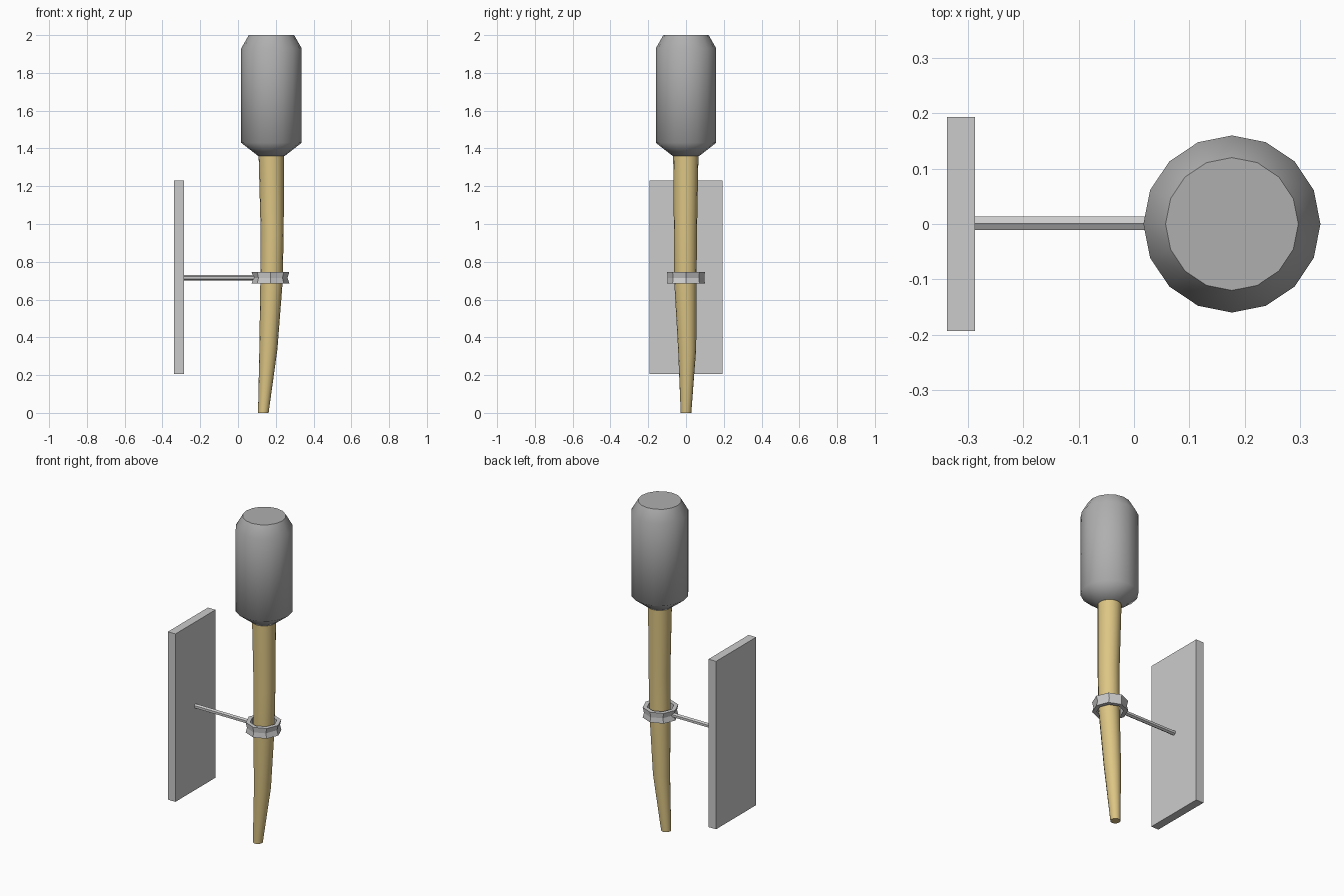
import bpy, math

if "Cube" in bpy.data.objects:
    bpy.data.objects.remove(bpy.data.objects["Cube"])


def material(name, rgb):
    mat = bpy.data.materials.new(name)
    mat.diffuse_color = (*rgb, 1)
    mat.use_nodes = True
    mat.node_tree.nodes["Principled BSDF"].inputs["Base Color"].default_value = mat.diffuse_color
    return mat


def loft(name, rings, sides, closed=False, smooth=None, mat=None):
    """Join elliptical rings (cx, cy, z, rx, ry); closed joins last to first."""
    verts, faces = [], []
    for cx, cy, z, rx, ry in rings:
        for i in range(sides):
            a = 2 * math.pi * i / sides
            verts.append((cx + rx * math.cos(a), cy + ry * math.sin(a), z))
    n = len(rings)
    for r in range(n if closed else n - 1):
        lo, hi = r * sides, (r + 1) % n * sides
        for i in range(sides):
            j = (i + 1) % sides
            faces.append((lo + i, lo + j, hi + j, hi + i))
    if not closed:
        faces.append(tuple(reversed(range(sides))))
        faces.append(tuple(range((n - 1) * sides, n * sides)))
    mesh = bpy.data.meshes.new(name)
    mesh.from_pydata(verts, [], faces)
    if smooth:
        mesh.shade_smooth()
        mesh.set_sharp_from_angle(angle=math.radians(smooth))
    if mat:
        mesh.materials.append(mat)
    obj = bpy.data.objects.new(name, mesh)
    bpy.context.collection.objects.link(obj)
    return obj


wood = material("wood", (0.72, 0.56, 0.23))
dark = material("dark_grey", (0.43, 0.43, 0.43))

# Chamfered hammer-like head
loft("head", [(0.177, 0, z, r, r) for z, r in
              ((1.36, 0.07), (1.43, 0.16), (1.93, 0.16), (2.0, 0.12))],
     16, smooth=55, mat=dark)

# Slightly crooked tapering wooden shaft
loft("shaft", [(x, y, z, r, r) for x, y, z, r in (
    (0.134, 0, 0, 0.028), (0.161, 0.006, 0.34, 0.048),
    (0.177, -0.003, 0.69, 0.059), (0.181, -0.003, 0.95, 0.061),
    (0.176, -0.001, 1.37, 0.067))], 16, smooth=40, mat=wood)

# Octagonal collar with a pinched waist and open centre
loft("collar", [(0.172, 0, z, rx, ry) for z, rx, ry in (
    (0.685, 0.1, 0.1), (0.715, 0.09, 0.097), (0.747, 0.1, 0.1),
    (0.747, 0.075, 0.075), (0.685, 0.075, 0.075))], 8, closed=True)

# Hexagonal arm from plate to collar
arm = loft("arm", [(0, 0, z, 0.014, 0.014) for z in (-0.29, 0.09)], 6)
arm.rotation_euler = (0, math.pi / 2, 0)
arm.location = (0, 0.001, 0.716)

# Upright side plate
bpy.ops.mesh.primitive_cube_add(size=1, location=(-0.3125, 0, 0.717))
plate = bpy.context.object
plate.name = "side_plate"
plate.scale = (0.051, 0.386, 1.024)
